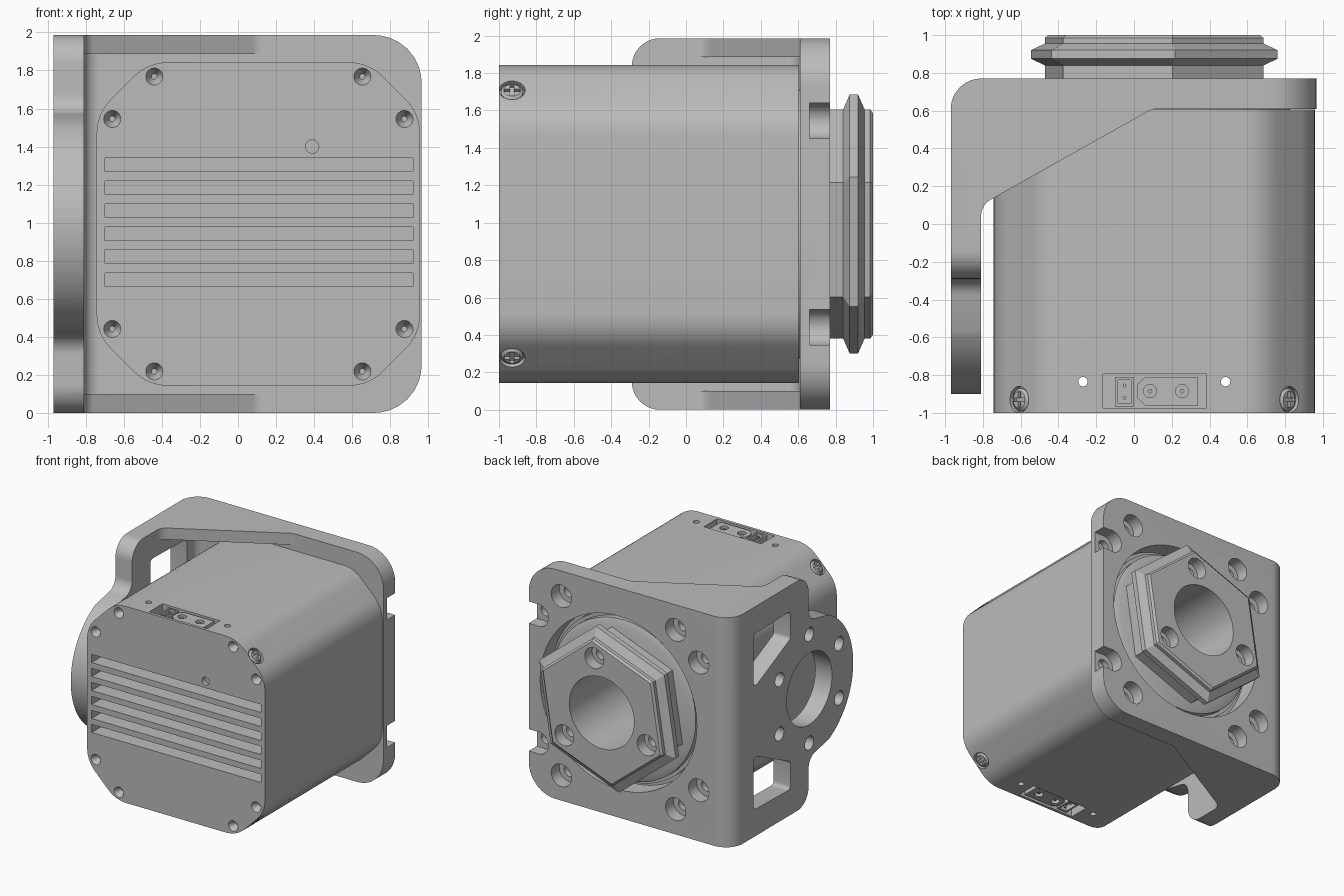
import bpy, bmesh
from math import cos, sin, tan, pi, radians
from mathutils import Vector, Matrix

cube = bpy.data.objects.get("Cube")
if cube:
    bpy.data.objects.remove(cube, do_unlink=True)

grey = bpy.data.materials.new("machined grey")
grey.use_nodes = True
COLOR = (0.5, 0.5, 0.5, 1)
grey.diffuse_color = COLOR
grey.node_tree.nodes["Principled BSDF"].inputs["Base Color"].default_value = COLOR

CX, CZ, TOP = 0.107, 0.993, 1.986   # motor axis and overall height
HALF = 0.85                         # half width of the motor body


def loft(name, rings, axis):
    """Closed skin through rings of 2D points, each placed at a distance along an axis."""
    place = {"x": lambda u, v, w: (w, u, v),
             "y": lambda u, v, w: (u, w, v),
             "z": lambda u, v, w: (u, v, w)}[axis]
    bm = bmesh.new()
    loops = [[bm.verts.new(place(p[0], p[1], w)) for p in pts] for pts, w in rings]
    for a, b in zip(loops, loops[1:]):
        for i in range(len(a)):
            bm.faces.new((a[i - 1], a[i], b[i], b[i - 1]))
    bm.faces.new(loops[0])
    bm.faces.new(loops[-1])
    bmesh.ops.recalc_face_normals(bm, faces=bm.faces)
    mesh = bpy.data.meshes.new(name)
    bm.to_mesh(mesh)
    bm.free()
    mesh.materials.append(grey)
    obj = bpy.data.objects.new(name, mesh)
    bpy.context.collection.objects.link(obj)
    return obj


def prism(name, pts, axis, start, end):
    return loft(name, [(pts, start), (pts, end)], axis)


def disc(u, v, r, n=32, phase=0.0):
    return [(u + r * cos(phase + 2 * pi * i / n), v + r * sin(phase + 2 * pi * i / n))
            for i in range(n)]


def rect(u0, u1, v0, v1):
    return [(u0, v0), (u1, v0), (u1, v1), (u0, v1)]


def rounded(corners, n=8):
    """Polygon from (u, v, radius) corners with filleted points."""
    out = []
    for i, (u, v, r) in enumerate(corners):
        p = Vector((u, v))
        if r == 0:
            out.append(p)
            continue
        d1 = (Vector(corners[i - 1][:2]) - p).normalized()
        d2 = (Vector(corners[(i + 1) % len(corners)][:2]) - p).normalized()
        half = d1.angle(d2) / 2
        centre = p + (d1 + d2).normalized() * r / sin(half)
        a, b = (p + d * r / tan(half) - centre for d in (d1, d2))
        out += [centre + a.lerp(b, k / n).normalized() * r for k in range(n + 1)]
    return out


def combine(target, tool, op="DIFFERENCE"):
    mod = target.modifiers.new("cut", "BOOLEAN")
    mod.operation, mod.object, mod.solver = op, tool, "EXACT"
    bpy.context.view_layer.objects.active = target
    bpy.ops.object.modifier_apply(modifier=mod.name)
    bpy.data.objects.remove(tool, do_unlink=True)


def cut(target, pts, axis, start, end):
    combine(target, prism("cutter", pts, axis, start, end))


# Eight bolt positions shared by the body face and the bracket
bolts = [(CX + sx * a, CZ + sz * b) for sx in (1, -1) for sz in (1, -1)
         for a, b in ((0.547, 0.775), (0.768, 0.552))]

# Motor body: rounded octagonal block
f = 0.58
octagon = [(HALF, -f), (HALF, f), (f, HALF), (-f, HALF),
           (-HALF, f), (-HALF, -f), (-f, -HALF), (f, -HALF)]
body = prism("motor_body", rounded([(CX + u, CZ + v, 0.25) for u, v in octagon]),
             "y", -1, 0.605)
for i in range(6):                                   # cooling grooves
    z = 0.665 + i * 0.121
    cut(body, rect(-0.7, 0.92, z, z + 0.07), "y", -1.1, -0.87)
for u, v in bolts:                                   # countersinks
    combine(body, loft("cutter", [(disc(u, v, 0.05, 24), -1.01),
                                  (disc(u, v, 0.015, 24), -0.94)], "y"))
cut(body, disc(0.39, 1.4, 0.035, 24), "y", -1.1, -0.96)
for x in (-0.27, 0.485):                             # small through holes
    cut(body, disc(x, -0.835, 0.025, 16), "z", -0.1, 2.1)
cut(body, disc(CX, CZ, 0.31, 48), "y", 0.2, 0.7)     # rear bore

# Connector sockets on the top and underside
sockets = []
for s, side in ((1, "upper"), (-1, "lower")):
    face = CZ + s * HALF
    floor = face - s * 0.1
    cut(body, rect(-0.165, 0.385, -0.975, -0.795), "z", floor, face + s * 0.05)
    small = prism(side + "_signal_socket", rect(-0.1, 0, -0.965, -0.81),
                  "z", floor - s * 0.01, face - s * 0.01)
    cut(small, rect(-0.085, -0.015, -0.95, -0.825), "z", face - s * 0.06, face + s)
    shell = [(0.34, -0.96), (0.34, -0.81), (0.06, -0.81),
             (0.015, -0.85), (0.015, -0.92), (0.06, -0.96)]
    large = prism(side + "_power_socket", shell, "z", floor - s * 0.01, face - s * 0.01)
    for x in (0.085, 0.255):
        cut(large, disc(x, -0.885, 0.035, 20), "z", face - s * 0.07, face + s)
        sockets.append(prism(side + "_power_pin", disc(x, -0.885, 0.012, 10),
                             "z", floor, face - s * 0.02))
    for y in (-0.92, -0.855):
        sockets.append(prism(side + "_signal_pin", disc(-0.05, y, 0.01, 8),
                             "z", floor, face - s * 0.02))
    sockets += [small, large]

# Cross-head screws on the four chamfers
screws = []
reach = (HALF + f) / 2
for sx in (1, -1):
    for sz in (1, -1):
        pose = (Matrix.Translation((CX + sx * reach, -0.93, CZ + sz * reach))
                @ Vector((sx, 0, sz)).to_track_quat("Z", "Y").to_matrix().to_4x4())
        pocket = prism("cutter", disc(0, 0, 0.07), "z", -0.03, 0.2)
        pocket.data.transform(pose)
        combine(body, pocket)
        head = loft("chamfer_screw", [(disc(0, 0, 0.06), -0.035), (disc(0, 0, 0.06), -0.012),
                                      (disc(0, 0, 0.045), 0.0)], "z")
        cut(head, rect(-0.04, 0.04, -0.01, 0.01), "z", -0.02, 0.1)
        cut(head, rect(-0.01, 0.01, -0.04, 0.04), "z", -0.02, 0.1)
        head.data.transform(pose)
        screws.append(head)

# Bracket: plan outline, hollowed between the webs, trimmed to both silhouettes
plan = rounded([(0.965, 0.77, 0), (-0.97, 0.77, 0.16), (-0.97, -1, 0), (-0.81, -1, 0),
                (-0.81, 0.1, 0.1), (0.1, 0.61, 0.1), (0.965, 0.61, 0)])
bracket = prism("angle_bracket", plan, "z", 0, TOP)
cavity = rounded([(-0.81, -1.2, 0), (-0.81, 0.61, 0.08), (1.2, 0.61, 0), (1.2, -1.2, 0)])
cut(bracket, cavity, "z", 0.1, TOP - 0.1)

HY = -0.3                                            # hub centre on the side arm
upper = [(0.9, TOP + 0.01, 0), (0.8, TOP, 0), (-0.29, TOP, 0.15), (-0.29, CZ + 0.595, 0.11)]
hub = [(HY + 0.6 * cos(radians(a)), CZ + 0.6 * sin(radians(a)), 0)
       for a in range(116, 246, 4)]
lower = [(y, 2 * CZ - z, r) for y, z, r in reversed(upper)]
combine(bracket, prism("cutter", rounded(upper + hub + lower), "x", -1.2, 1.2), "INTERSECT")
outline = rounded([(-1.1, -0.1, 0), (0.6, -0.1, 0), (0.6, 0, 0), (0.965, 0, 0.25),
                   (0.965, TOP, 0.25), (0.6, TOP, 0), (0.6, TOP + 0.1, 0), (-1.1, TOP + 0.1, 0)])
combine(bracket, prism("cutter", outline, "y", -1.2, 1.2), "INTERSECT")

# Hub bore, bolt circle and windows in the side arm
cut(bracket, disc(HY, CZ, 0.31, 48), "x", -1.1, -0.7)
for y, z in disc(HY, CZ, 0.47, 6, pi / 2):
    cut(bracket, disc(y, z, 0.06, 24), "x", -1.1, -0.7)
for s in (1, -1):
    window = [(0.46, CZ + s * 0.29, 0.03), (0.46, CZ + s * 0.76, 0.03),
              (-0.04, CZ + s * 0.77, 0.03), (-0.04, CZ + s * 0.53, 0.03)]
    cut(bracket, rounded(window, 4), "x", -1.1, -0.7)

# Large opening and counterbored holes in the back plate
cut(bracket, disc(CX, CZ, 0.75, 64), "y", 0.5, 0.9)
for u, v in bolts:
    cut(bracket, disc(u, v, 0.05, 24), "y", 0.5, 0.9)
    cut(bracket, disc(u, v, 0.097, 32), "y", 0.66, 0.9)
    if u > 0.8:                                      # notches open to the plate edge
        cut(bracket, rect(u, 1.1, v - 0.094, v + 0.094), "y", 0.66, 0.9)

# Stepped output ring and hexagonal coupling
ring = loft("output_ring", [(disc(CX, CZ, r, 64), y) for r, y in
            ((0.72, 0.6), (0.72, 0.65), (0.69, 0.65), (0.69, 0.7), (0.64, 0.72))], "y")
hexagon = loft("hex_coupling", [(disc(CX, CZ, r, 6, radians(21)), y) for r, y in
               ((0.62, 0.6), (0.62, 0.84), (0.7, 0.875), (0.7, 0.92),
                (0.62, 0.955), (0.62, 0.985), (0.6, 1.0))], "y")
for part in (ring, hexagon):
    cut(part, disc(CX, CZ, 0.31, 48), "y", 0.3, 1.2)
for u, v in disc(CX, CZ, 0.46, 3, radians(81)):
    cut(hexagon, disc(u, v, 0.09, 32), "y", 0.9, 1.2)
    cut(hexagon, disc(u, v, 0.05, 24), "y", 0.75, 1.2)

# Smooth the curved walls, keep the edges crisp
bpy.ops.object.select_all(action="DESELECT")
for part in [body, bracket, ring, hexagon] + screws + sockets:
    part.select_set(True)
bpy.context.view_layer.objects.active = body
bpy.ops.object.shade_smooth_by_angle(angle=radians(25))
